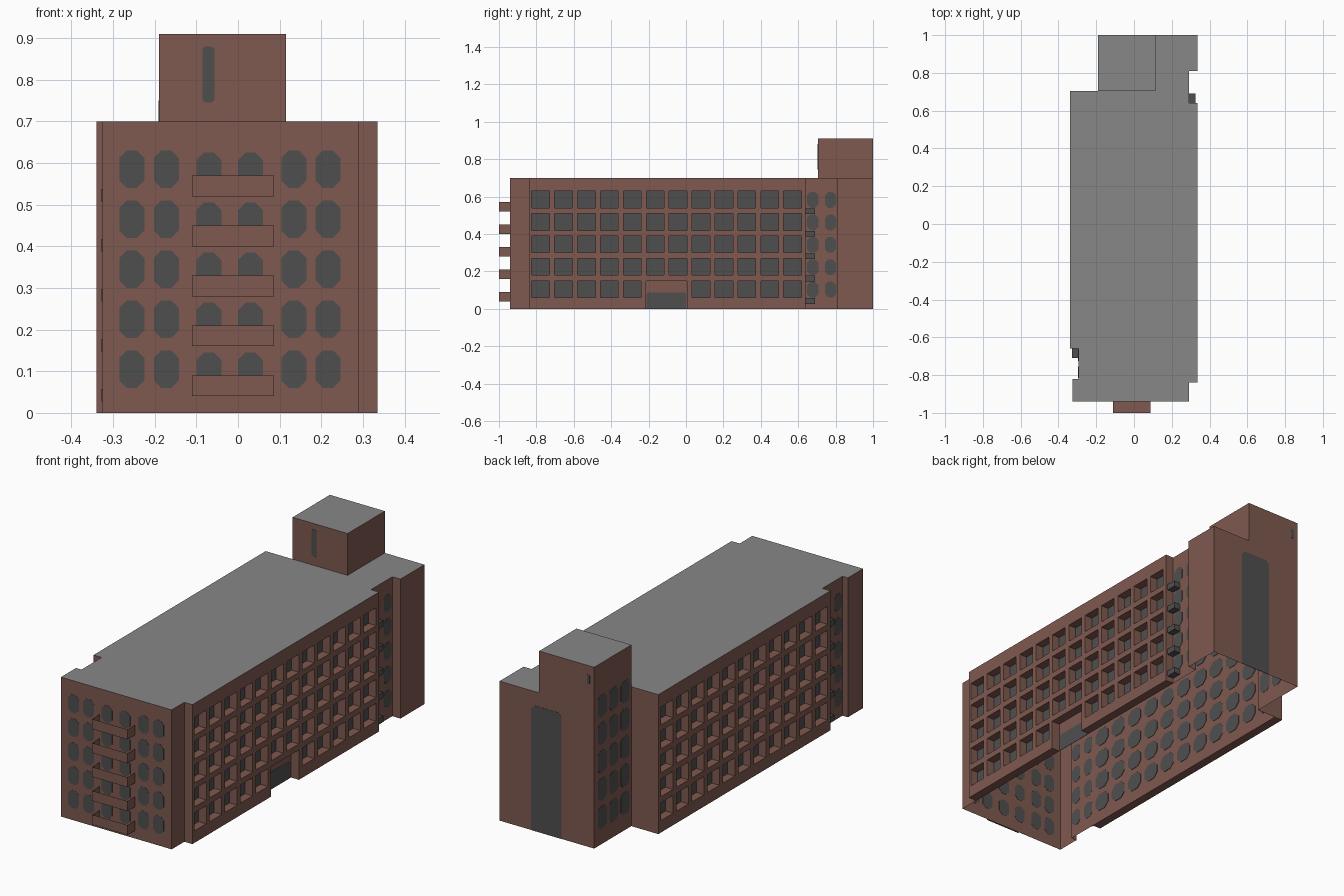
import bpy, bmesh
from mathutils import Vector

if "Cube" in bpy.data.objects:
    bpy.data.objects.remove(bpy.data.objects["Cube"])

H, TOP = 0.70, 0.91            # main roof height, tower height
RX, LX = 0.29, -0.295          # inner wall planes (right, left)


def material(name, rgb):
    m = bpy.data.materials.new(name)
    m.diffuse_color = (*rgb, 1)
    m.use_nodes = True
    m.node_tree.nodes["Principled BSDF"].inputs["Base Color"].default_value = m.diffuse_color
    return m


BRICK = material("brick_brown", (0.212, 0.100, 0.079))
ROOF = material("roof_grey", (0.245, 0.245, 0.245))
DARK = material("dark_grey", (0.078, 0.078, 0.078))


def finish(bm, name, mat):
    bmesh.ops.remove_doubles(bm, verts=bm.verts, dist=1e-5)
    me = bpy.data.meshes.new(name)
    bm.to_mesh(me)
    bm.free()
    me.materials.append(mat)
    ob = bpy.data.objects.new(name, me)
    bpy.context.collection.objects.link(ob)
    return ob


def face(bm, pts):
    return bm.faces.new([bm.verts.new(p) for p in pts])


def walls(name, outline, z0, z1):
    """Open shell of vertical walls along a counter-clockwise outline."""
    bm = bmesh.new()
    for (ax, ay), (bx, by) in zip(outline, outline[1:] + outline[:1]):
        face(bm, [(ax, ay, z0), (bx, by, z0), (bx, by, z1), (ax, ay, z1)])
    return finish(bm, name, BRICK)


def slab(name, outline, z):
    bm = bmesh.new()
    face(bm, [(x, y, z) for x, y in outline])
    return finish(bm, name, ROOF)


def pane(bm, axis, plane, u0, u1, z0, z1, cut=0.018, t=0.001):
    """Thin plate with clipped corners, centred on a wall plane."""
    c = cut
    low = [(u0, z0), (u1, z0)]
    if z0 > 0 and c:
        low = [(u0, z0 + c), (u0 + c, z0), (u1 - c, z0), (u1, z0 + c)]
    high = [(u1, z1), (u0, z1)]
    if c:
        high = [(u1, z1 - c), (u1 - c, z1), (u0 + c, z1), (u0, z1 - c)]
    prof = low + high

    def at(d):
        return [bm.verts.new((plane + d, u, z) if axis == "x" else (u, plane + d, z)) for u, z in prof]
    a, b = at(-t), at(t)
    fs = [bm.faces.new(a[::-1]), bm.faces.new(b)]
    n = len(prof)
    for i in range(n):
        j = (i + 1) % n
        fs.append(bm.faces.new((a[i], a[j], b[j], b[i])))
    bmesh.ops.recalc_face_normals(bm, faces=fs)


def facade(name, xo, xi, y0, y1, holes):
    """Outer wall with square openings and jambs reaching back to the inner wall."""
    bm = bmesh.new()
    ys = sorted({round(v, 4) for h in holes for v in h[:2]} | {y0, y1})
    zs = sorted({round(v, 4) for h in holes for v in h[2:]} | {0.0, H})

    def solid(i, j):
        if not (0 <= i < len(ys) - 1 and 0 <= j < len(zs) - 1):
            return False
        y, z = (ys[i] + ys[i + 1]) / 2, (zs[j] + zs[j + 1]) / 2
        return not any(a < y < b and c < z < d for a, b, c, d in holes)

    def quad(pts, want):
        f = face(bm, pts)
        f.normal_update()
        if f.normal.dot(Vector(want)) < 0:
            f.normal_flip()

    for i in range(len(ys) - 1):
        for j in range(len(zs) - 1):
            if not solid(i, j):
                continue
            a, b, c, d = ys[i], ys[i + 1], zs[j], zs[j + 1]
            quad([(xo, a, c), (xo, b, c), (xo, b, d), (xo, a, d)], (xo, 0, 0))
            for di, dj, p, q in ((-1, 0, (a, c), (a, d)), (1, 0, (b, c), (b, d)),
                                 (0, -1, (a, c), (b, c)), (0, 1, (a, d), (b, d))):
                if solid(i + di, j + dj) or (dj == 1 and d == H):
                    continue
                quad([(xo, *p), (xo, *q), (xi, *q), (xi, *p)], (0, di, dj))
    return finish(bm, name, BRICK)


def tray(name, x0, x1, y0, y1, z0, z1, mat, wall_side):
    """Balcony box, open at the top and on the wall side."""
    bm = bmesh.new()
    bmesh.ops.create_cube(bm, size=1)
    drop = [f for f in bm.faces if f.normal.z > 0.5 or f.normal.dot(Vector(wall_side)) > 0.5]
    bmesh.ops.delete(bm, geom=drop, context="FACES")
    for v in bm.verts:
        v.co = (x1 if v.co.x > 0 else x0, y1 if v.co.y > 0 else y0, z1 if v.co.z > 0 else z0)
    return finish(bm, name, mat)


# inner building shell
core = [(-.325, -.94), (RX, -.94), (RX, .81), (.335, .81), (.335, 1), (-.19, 1),
        (-.19, .705), (LX, .705), (LX, -.82), (-.325, -.82)]
walls("building_walls", core, 0, H)

# one flat roof over the core and both facades
slab("main_roof", [(-.325, -.94), (RX, -.94), (RX, -.84), (.335, -.84), (.335, .64), (RX, .64),
                   (RX, .81), (.335, .81), (.335, 1), (-.19, 1), (-.19, .705), (-.34, .705),
                   (-.34, -.66), (LX, -.66), (LX, -.82), (-.325, -.82)], H)

# stair tower
tower = [(-.19, .705), (.115, .705), (.115, 1), (-.19, 1)]
walls("tower_walls", tower, H, TOP)
slab("tower_roof", tower, TOP)

# facades with recessed square windows; the right one has an entrance
rows = [(.06 + .12 * r, .15 + .12 * r) for r in range(5)]
right = [(-.825 + .1225 * c, -.73 + .1225 * c, *z) for c in range(12) for z in rows
         if not (c in (5, 6) and z[0] < .1)]
left = [(-.6375 + .1225 * c, -.5425 + .1225 * c, *z) for c in range(11) for z in rows]
door = (-.215, .005, 0, .15)
facade("right_facade", .335, RX, -.84, .64, right + [door])
facade("left_facade", -.34, LX, -.66, .705, left)

# panes at the back of each recess, clipped on the inside
bm = bmesh.new()
for holes, x, s in ((right, RX, 1), (left, LX, -1)):
    for a, b, c, d in holes:
        pane(bm, "x", x + s * .002, a, b, c, d, 0)
        pane(bm, "x", x - s * .002, a, b, c, d, .025)
finish(bm, "recessed_windows", DARK)

# entrance door and tall rear panel
bm = bmesh.new()
pane(bm, "x", RX, -.21, 0, 0, .087, .006)
finish(bm, "entrance_door", DARK)
bm = bmesh.new()
pane(bm, "y", 1, -.01, .16, 0, .63, .02)
finish(bm, "rear_panel", DARK)

# painted windows on the front, the side notches and the tower
bm = bmesh.new()
for a, b in rows:
    for x in (-.285, -.202, -.10, 0, .104, .186):
        mid = x in (-.10, 0)
        pane(bm, "y", -.94, x, x + .06, a, b - (.005 if mid else 0))
    for y in (.648, .742):
        pane(bm, "x", RX, y, y + .06, a, b - .005)
    for y in (-.725, -.815):
        pane(bm, "x", LX, y, y + .06, a, b - .005)
for r in range(5):
    for y in (.72, .81, .90):
        pane(bm, "x", -.19, y, y + .07, .08 + .14 * r, .19 + .14 * r)
pane(bm, "y", .705, -.085, -.057, .745, .88, .006)
pane(bm, "y", 1, -.166, -.15, .815, .866, .004)
finish(bm, "painted_windows", DARK)

# balconies on the front and in both side notches
for r in range(5):
    z = .04 + .12 * r
    tray(f"front_balcony_{r}", -.11, .087, -1, -.94, z, z + .05, BRICK, (0, 1, 0))
    z = .027 + .12 * r
    tray(f"right_balcony_{r}", RX, .325, .64, .69, z, z + .03, DARK, (-1, 0, 0))
    tray(f"left_balcony_{r}", -.328, LX, -.71, -.66, z, z + .03, DARK, (1, 0, 0))
